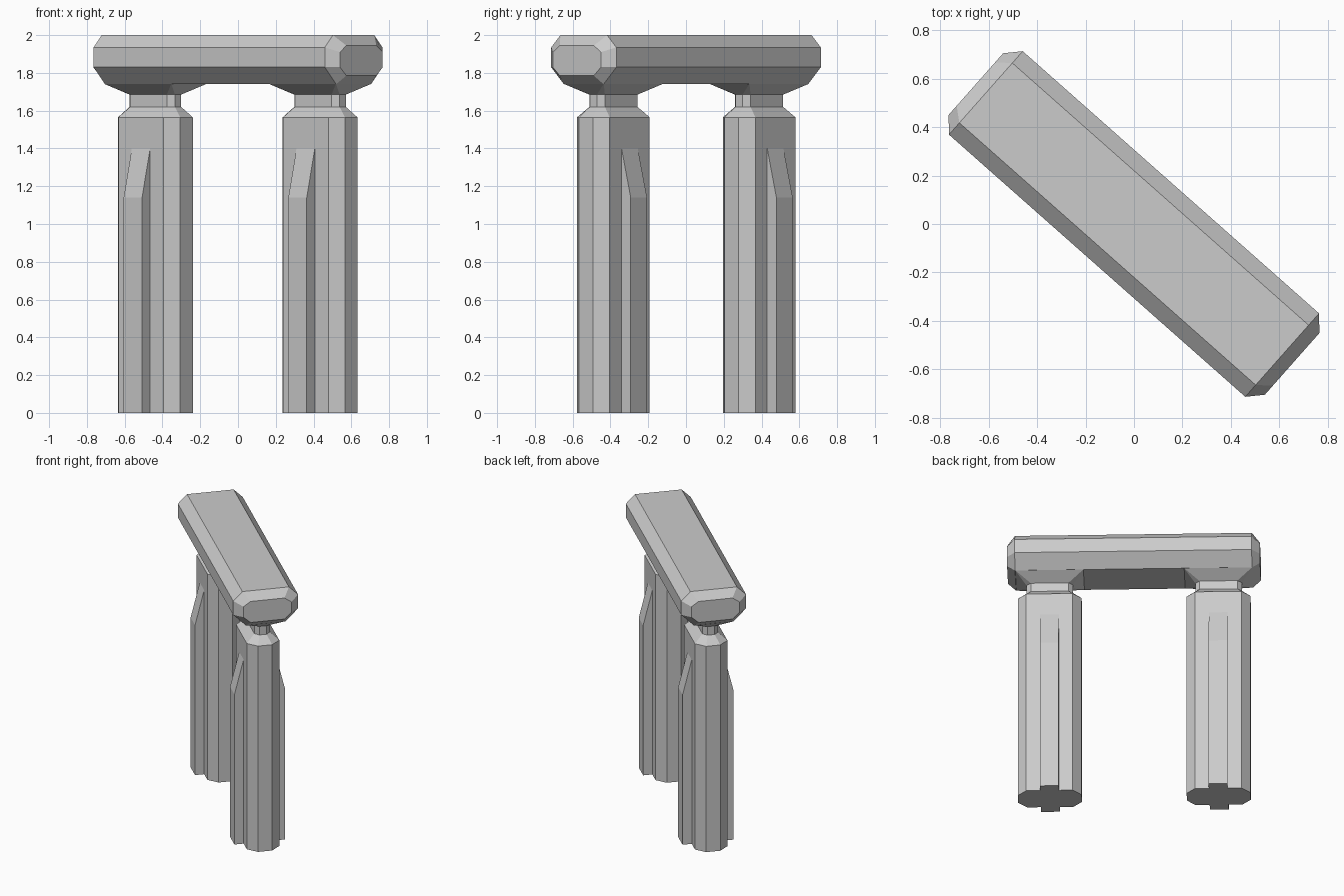
import bpy, bmesh
from math import radians
from mathutils import Matrix

if "Cube" in bpy.data.objects:
    bpy.data.objects.remove(bpy.data.objects["Cube"])

# The whole gate is built along local x, then turned about z
TURN = Matrix.Rotation(radians(-41.5), 4, 'Z')


def loft(name, rings, shift=0.0):
    """Skin a stack of equal-length point rings and cap both ends."""
    bm = bmesh.new()
    loops = [[bm.verts.new(p) for p in ring] for ring in rings]
    n = len(loops[0])
    for a, b in zip(loops, loops[1:]):
        for i in range(n):
            j = (i + 1) % n
            bm.faces.new((a[i], a[j], b[j], b[i]))
    bm.faces.new(loops[0])
    bm.faces.new(loops[-1])
    bmesh.ops.recalc_face_normals(bm, faces=bm.faces)
    bm.transform(TURN @ Matrix.Translation((shift, 0, 0)))
    me = bpy.data.meshes.new(name)
    bm.to_mesh(me)
    bm.free()
    ob = bpy.data.objects.new(name, me)
    bpy.context.collection.objects.link(ob)
    return ob


def octagon(x1, x2, y1, y2, z):
    """Cut-corner rectangle: half sizes x2, y2 with flats ending at x1, y1."""
    return [(x2, y1, z), (x1, y2, z), (-x1, y2, z), (-x2, y1, z),
            (-x2, -y1, z), (-x1, -y2, z), (x1, -y2, z), (x2, -y1, z)]


def beam_ring(x, half):
    """Symmetric beam section from its right-hand (y, z) points."""
    return [(x, y, z) for y, z in half] + [(x, -y, z) for y, z in reversed(half)]


# Lintel beam with bevelled ends
body = [(.165, 2.0), (.23, 1.935), (.23, 1.83), (.14, 1.74)]
tip = [(.12, 1.945), (.17, 1.91), (.17, 1.83), (.12, 1.785)]
loft("beam", [beam_ring(-.872, tip), beam_ring(-.817, body),
              beam_ring(.817, body), beam_ring(.872, tip)])

for side, x in (("left", -.584), ("right", .58)):
    # Flared pad under the beam
    loft(side + "_pad", [octagon(.235, .236, .139, .14, 1.741),
                         octagon(.13, .16, .025, .055, 1.685)], x)
    # Pillar with sloped shoulder and narrow neck
    loft(side + "_pillar", [octagon(.16, .22, .05, .115, 0),
                            octagon(.16, .22, .05, .115, 1.565),
                            octagon(.13, .16, .025, .055, 1.62),
                            octagon(.13, .16, .025, .055, 1.69)], x)
    # Buttress rib running through the pillar, tapering at the top
    rib = [(.18, 0), (.18, 1.14), (.115, 1.4)]
    loft(side + "_rib", [beam_ring(-.065, rib), beam_ring(.065, rib)], x)
